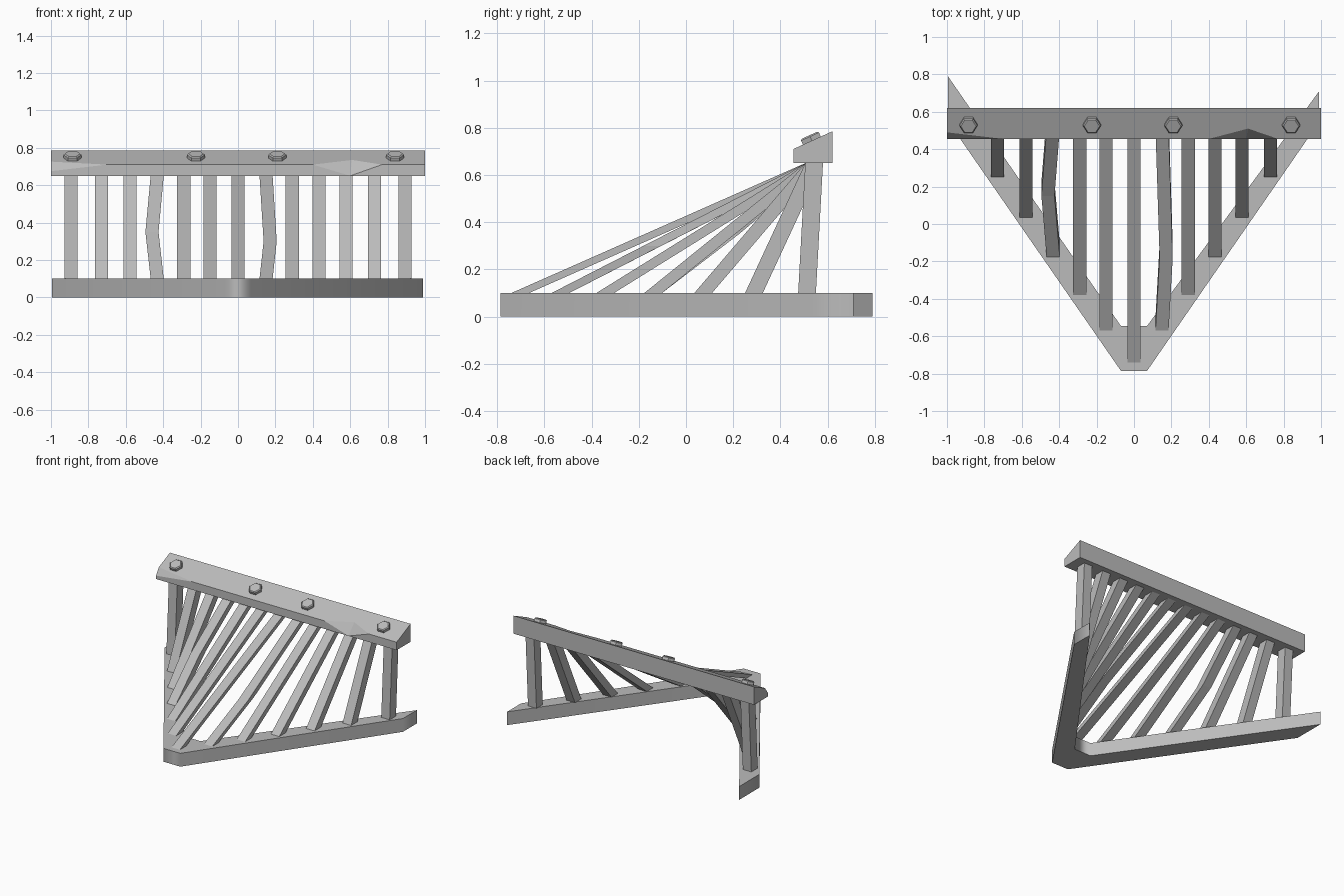
import bpy, bmesh, math
from mathutils import Matrix, Vector

cube = bpy.data.objects.get("Cube")
if cube:
    bpy.data.objects.remove(cube, do_unlink=True)

iron = bpy.data.materials.new("grey iron")
iron.use_nodes = True
iron.diffuse_color = (0.5, 0.5, 0.5, 1)
bsdf = next(n for n in iron.node_tree.nodes if n.type == 'BSDF_PRINCIPLED')
bsdf.inputs["Base Color"].default_value = (0.5, 0.5, 0.5, 1)

BASE_TOP, BAR_BOTTOM = 0.10, 0.65
BAR_FRONT, BAR_BACK = 0.455, 0.62
FRONT_EDGE, BACK_EDGE = 0.71, 0.785


def finish(name, bm):
    bmesh.ops.recalc_face_normals(bm, faces=bm.faces)
    mesh = bpy.data.meshes.new(name)
    bm.to_mesh(mesh)
    bm.free()
    mesh.materials.append(iron)
    ob = bpy.data.objects.new(name, mesh)
    bpy.context.collection.objects.link(ob)
    return ob


def loft(name, rings):
    """Skin a stack of matching rings and cap both ends."""
    bm = bmesh.new()
    rows = [[bm.verts.new(p) for p in ring] for ring in rings]
    for a, b in zip(rows, rows[1:]):
        for i in range(len(a)):
            j = (i + 1) % len(a)
            bm.faces.new((a[i], a[j], b[j], b[i]))
    bm.faces.new(rows[0])
    bm.faces.new(rows[-1])
    return finish(name, bm)


# V-shaped base frame with a blunt nose and uneven trimmed ends
outline = [(-0.07, -0.785), (0.07, -0.785), (0.99, 0.545), (0.99, 0.71),
           (0.07, -0.545), (-0.07, -0.545), (-0.995, 0.79), (-0.995, 0.55)]
base = loft("base_frame", [[(x, y, z) for x, y in outline] for z in (0, BASE_TOP)])
bpy.context.view_layer.objects.active = base
base.select_set(True)
bpy.ops.object.shade_smooth_by_angle(angle=math.radians(60))
base.select_set(False)
weighted = base.modifiers.new("flat_arms", 'WEIGHTED_NORMAL')
weighted.keep_sharp = True


# Slats fan out from the bar to the frame
def slat(name, x, foot, bend=None):
    def ring(cx, y, z):
        return [(cx + sx * 0.035, y + d, z)
                for sx, d in ((-1, 0), (1, 0), (1, 0.075), (-1, 0.075))]
    rings = [ring(x, foot, BASE_TOP), ring(x, 0.505, BAR_BOTTOM)]
    if bend:
        rings.insert(1, ring(*bend))
    loft(name, rings)


slat("slat_centre", 0, -0.74)
feet = [(0.15, -0.57), (0.29, -0.38), (0.432, -0.177),
        (0.577, 0.035), (0.73, 0.25), (0.893, 0.475)]
bends = {("left", 0): (0.172, -0.18, 0.30), ("right", 2): (-0.46, 0.15, 0.35)}
for side, s in (("left", 1), ("right", -1)):
    for i, (x, foot) in enumerate(feet):
        slat(f"slat_{side}_{i + 1}", s * x, foot, bends.get((side, i)))

# Top bar with a sloped top, a chipped corner and a dented front edge
points = {
    "low_r": (-1, BAR_FRONT, BAR_BOTTOM), "low_l": (1, BAR_FRONT, BAR_BOTTOM),
    "back_low_r": (-1, BAR_BACK, BAR_BOTTOM), "back_low_l": (1, BAR_BACK, BAR_BOTTOM),
    "back_top_r": (-1, BAR_BACK, BACK_EDGE), "back_top_l": (1, BAR_BACK, BACK_EDGE),
    "chip_low": (-1, BAR_FRONT, 0.675), "chip_top": (-1, 0.49, 0.726),
    "chip_end": (-0.7, BAR_FRONT, FRONT_EDGE), "top_l": (1, BAR_FRONT, FRONT_EDGE),
    "dent_r": (0.4, BAR_FRONT, FRONT_EDGE), "dent_l": (0.77, BAR_FRONT, FRONT_EDGE),
    "dent_top": (0.61, 0.51, 0.735), "dent_low": (0.6, BAR_FRONT, BAR_BOTTOM),
}
faces = [
    "low_r dent_low dent_r chip_end chip_low",
    "dent_low low_l top_l dent_l",
    "chip_low chip_end chip_top",
    "dent_low dent_top dent_r",
    "dent_low dent_l dent_top",
    "chip_top chip_end dent_r dent_top dent_l top_l back_top_l back_top_r",
    "back_top_r back_top_l back_low_l back_low_r",
    "back_low_r back_low_l low_l dent_low low_r",
    "low_r chip_low chip_top back_top_r back_low_r",
    "low_l back_low_l back_top_l top_l",
]
bm = bmesh.new()
verts = {k: bm.verts.new(p) for k, p in points.items()}
for f in faces:
    bm.faces.new([verts[k] for k in f.split()])
finish("top_bar", bm)

# Hexagonal bolts seated on the sloped top
slope = math.atan2(BACK_EDGE - FRONT_EDGE, BAR_BACK - BAR_FRONT)
bolt_y = 0.533
bolt_z = FRONT_EDGE + (bolt_y - BAR_FRONT) * math.tan(slope)
for i, x in enumerate((-0.885, -0.225, 0.21, 0.84)):
    place = Matrix.Translation((x, bolt_y, bolt_z)) @ Matrix.Rotation(slope, 4, 'X')
    rings = [[place @ Vector((r * math.cos(a * math.pi / 3), r * math.sin(a * math.pi / 3), h))
              for a in range(6)]
             for r, h in ((0.048, -0.005), (0.048, 0.019), (0.041, 0.025))]
    loft(f"bolt_{i + 1}", rings)
